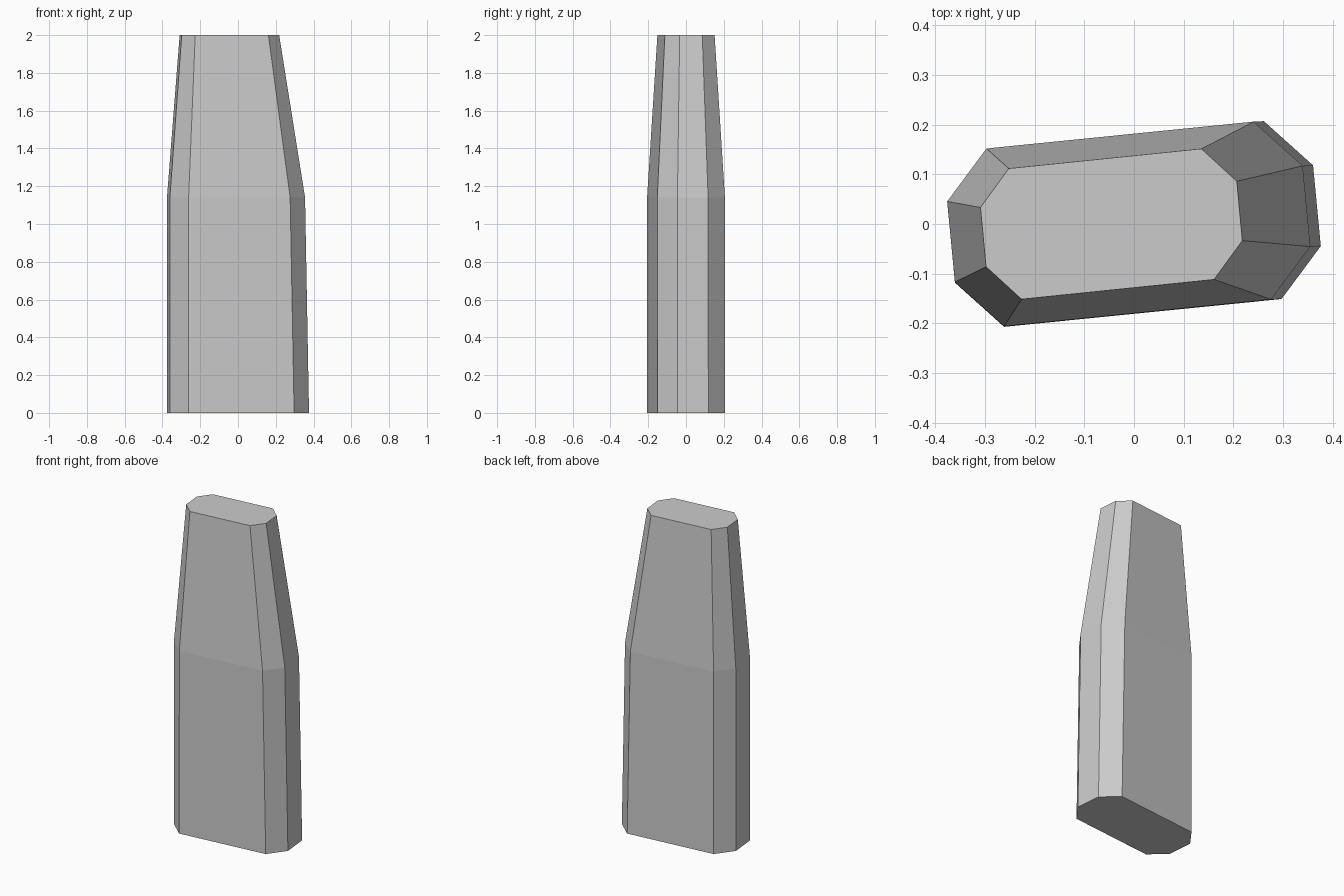
import bpy, bmesh

if "Cube" in bpy.data.objects:
    bpy.data.objects.remove(bpy.data.objects["Cube"])

# Half of the eight-sided section; the other half is its 180-degree rotation
HALF = [(0.251, 0.206), (0.350, 0.117), (0.3655, -0.0455), (0.2865, -0.152)]


def section(bm, z, centre, stretch, sx, sy):
    """One skewed octagon ring: stretched along x, scaled, then shifted."""
    pts = [((x + stretch) * sx, (y + stretch * 0.095) * sy) for x, y in HALF]
    pts += [(-x, -y) for x, y in pts]
    return [bm.verts.new((x + centre, y, z)) for x, y in pts]


bm = bmesh.new()

# Base, shoulder and top sections
rings = [
    section(bm, 0.0, 0.0, 0.0105, 1.0, 1.0),
    section(bm, 1.14, -0.0105, 0.0, 1.0, 1.0),
    section(bm, 2.0, -0.0455, 0.0, 0.721, 0.735),
]

# Flat side panels
for low, high in zip(rings, rings[1:]):
    for i in range(8):
        j = (i + 1) % 8
        bm.faces.new((low[i], low[j], high[j], high[i]))

# End caps
bm.faces.new(rings[0])
bm.faces.new(rings[-1])
bmesh.ops.recalc_face_normals(bm, faces=bm.faces[:])

mesh = bpy.data.meshes.new("tapered_pillar")
bm.to_mesh(mesh)
bm.free()
bpy.context.collection.objects.link(bpy.data.objects.new("tapered_pillar", mesh))
